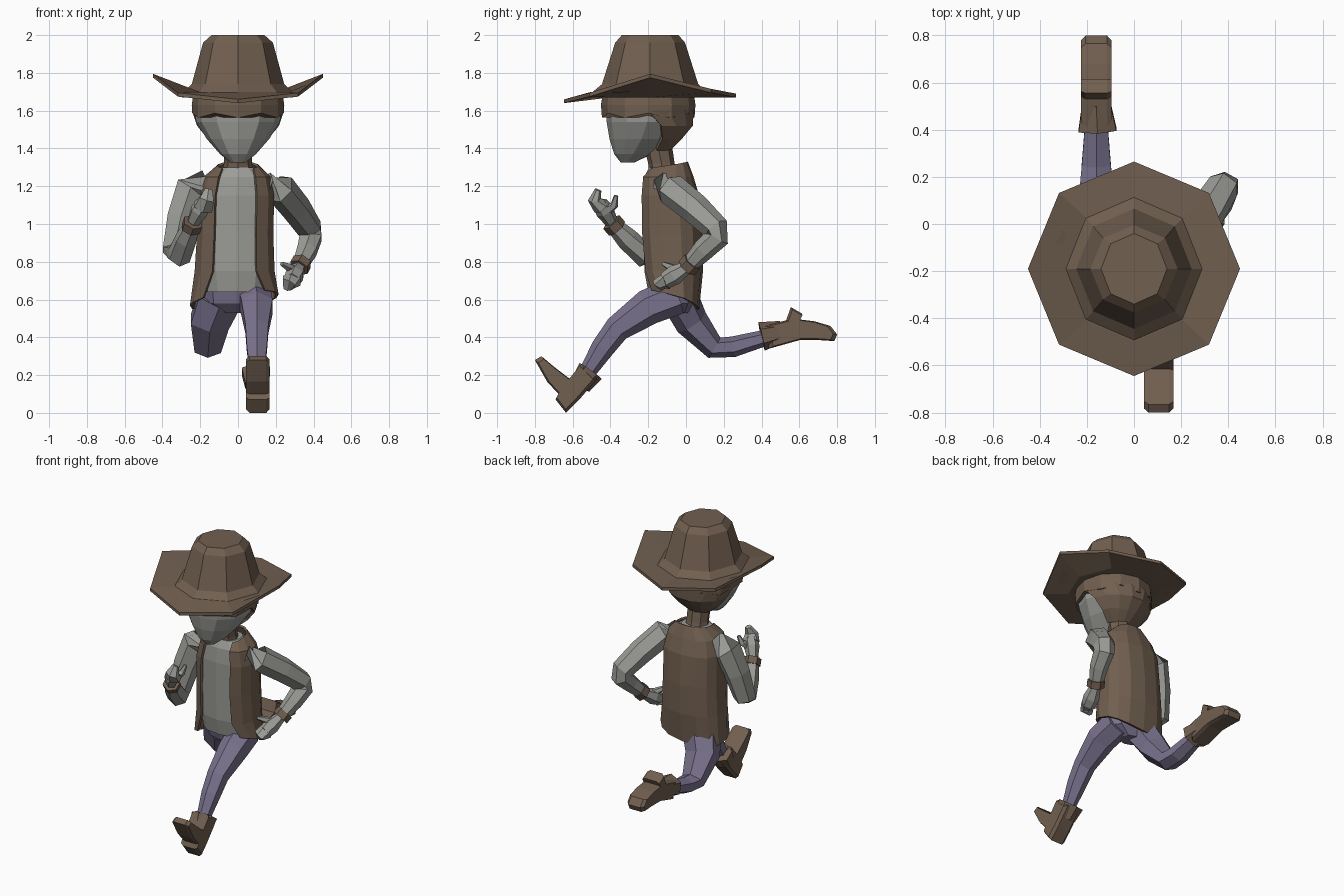
import bpy, bmesh
from math import pi, sin, cos, radians
from mathutils import Vector


def material(name, rgb):
    m = bpy.data.materials.new(name)
    m.diffuse_color = (*rgb, 1)
    return m


BROWN = material("brown leather", (0.165, 0.115, 0.080))
GREY = material("grey cloth and skin", (0.33, 0.33, 0.31))
PURPLE = material("purple trousers", (0.195, 0.17, 0.27))


def finish(name, bm, mat, solid=0):
    bmesh.ops.recalc_face_normals(bm, faces=bm.faces)
    me = bpy.data.meshes.new(name)
    bm.to_mesh(me)
    bm.free()
    me.materials.append(mat)
    ob = bpy.data.objects.new(name, me)
    bpy.context.collection.objects.link(ob)
    if solid:
        mod = ob.modifiers.new("thickness", "SOLIDIFY")
        mod.thickness = solid
        mod.offset = -1
    return ob


def skin(bm, rings, closed=True, caps=True):
    """Join rings of points with quads."""
    rows = [[bm.verts.new(p) for p in r] for r in rings]
    n = len(rows[0])
    for a, b in zip(rows, rows[1:]):
        for i in range(n if closed else n - 1):
            j = (i + 1) % n
            bm.faces.new((a[i], a[j], b[j], b[i]))
    if caps:
        bm.faces.new(rows[0])
        bm.faces.new(rows[-1])


def spow(v, p):
    return abs(v) ** p * (1 if v >= 0 else -1)


def loft(name, rings, mat, n=8, span=None, caps=True, p=1.0, solid=0):
    """Horizontal rings (z or z(angle), cx, cy, rx, ry, [start, end])."""
    bm = bmesh.new()
    out = []
    for r in rings:
        z, cx, cy, rx, ry = r[:5]
        if span:
            s, e = r[5:] if len(r) > 5 else span
            angs = [radians(s + (e - s) * i / n) for i in range(n + 1)]
        else:
            angs = [2 * pi * i / n for i in range(n)]
        out.append([(cx + rx * spow(cos(a), p), cy + ry * spow(sin(a), p),
                     z(a) if callable(z) else z) for a in angs])
    skin(bm, out, closed=not span, caps=caps and not span)
    return finish(name, bm, mat, solid)


def tube(name, pts, mat, sides=6, wide=1.0):
    """Limb through points (x, y, z, radius)."""
    bm = bmesh.new()
    P = [Vector(q[:3]) for q in pts]
    out = []
    for i, q in enumerate(pts):
        t = (P[min(i + 1, len(P) - 1)] - P[max(i - 1, 0)]).normalized()
        ref = Vector((1, 0, 0)) if abs(t.x) < 0.8 else Vector((0, 1, 0))
        u = (ref - t * ref.dot(t)).normalized()
        v = t.cross(u)
        out.append([P[i] + u * cos(a) * q[3] * wide + v * sin(a) * q[3]
                    for a in [2 * pi * (k + 0.5) / sides for k in range(sides)]])
    skin(bm, out)
    return finish(name, bm, mat)


def boot(name, x, w, outline, cuff):
    """Side outline (y, z) widened along x with narrowed flanks."""
    bm = bmesh.new()
    cy = sum(q[0] for q in outline) / len(outline)
    cz = sum(q[1] for q in outline) / len(outline)
    skin(bm, [[(x + k * w, cy + (y - cy) * s, cz + (z - cz) * s) for y, z in outline]
              for k, s in ((-1, 0.88), (-0.7, 1), (0.7, 1), (1, 0.88))])
    finish(name, bm, BROWN)
    tube(name + "_cuff", cuff, BROWN, wide=1.2)


# Hat: faceted crown and a brim with lifted sides
HY = -0.19
loft("hat_crown", [(1.69, 0, HY, .30, .315), (1.74, 0, HY, .245, .255),
                   (1.96, 0, HY, .185, .185), (2.0, 0, HY, .14, .15)], BROWN)


def brim_z(lift):
    return lambda a: 1.655 + lift + 0.015 * sin(a) + 0.12 * cos(a) ** 4


loft("hat_brim", [(1.67, 0, HY, .29, .30), (brim_z(0), 0, HY, .45, .455),
                  (brim_z(.02), 0, HY, .45, .455), (1.70, 0, HY, .29, .31)], BROWN)

# Head and hair
loft("face", [(1.325, 0, -.31, .04, .035), (1.37, 0, -.28, .095, .10),
              (1.45, 0, -.235, .165, .17), (1.54, 0, -.205, .222, .215),
              (1.60, 0, -.20, .23, .225), (1.68, 0, -.20, .225, .22)], GREY, n=12)
loft("hair_cap", [(lambda a: 1.575 + .012 * cos(6 * a), 0, -.20, .243, .245),
                  (1.63, 0, -.20, .245, .25), (1.70, 0, -.20, .235, .24)],
     BROWN, n=12)
loft("back_hair", [(1.39, 0, -.17, .09, .09, 10, 170), (1.45, 0, -.16, .165, .14, 15, 165),
                   (1.52, 0, -.19, .225, .23, 15, 165), (1.60, 0, -.20, .243, .247, 0, 180)],
     BROWN, n=7, span=(0, 180), solid=.02)
loft("neck", [(1.22, 0, -.11, .09, .08), (1.32, 0, -.13, .075, .07),
              (1.42, 0, -.15, .075, .075)], BROWN)

# Shirt and open vest
loft("shirt", [(.64, -.01, -.075, .17, .125), (.75, -.01, -.075, .185, .145),
               (.95, -.012, -.08, .18, .145), (1.15, -.01, -.09, .185, .14),
               (1.25, -.005, -.10, .165, .12), (1.30, 0, -.11, .09, .085)],
     GREY, n=12, p=.8)
S = (-62, 242)
loft("vest", [(lambda a: .595 - .045 * sin(a) + .03 * cos(a), -.02, -.07, .235, .14, -50, 230),
              (.75, -.018, -.07, .215, .16, *S), (.95, -.015, -.08, .205, .168, *S),
              (1.15, -.01, -.09, .205, .16, *S), (1.25, -.005, -.10, .18, .14, *S),
              (lambda a: 1.31 + .02 * sin(a), 0, -.10, .11, .11, -45, 225)],
     BROWN, n=12, span=S, p=.8, solid=.015)

# Trousers
loft("trouser_seat", [(.53, -.01, -.05, .07, .06), (.58, -.01, -.06, .17, .10),
                      (.70, -.01, -.07, .175, .125)], PURPLE)
tube("front_leg", [(.085, -.05, .62, .10), (.10, -.20, .56, .095), (.10, -.365, .445, .07),
                   (.10, -.44, .345, .062), (.10, -.52, .22, .045)], PURPLE)
tube("rear_leg", [(-.10, -.03, .60, .10), (-.15, .03, .48, .09), (-.16, .15, .345, .062),
                  (-.16, .25, .35, .055), (-.16, .43, .40, .042)], PURPLE, wide=1.3)

# Boots
boot("front_boot", .105, .063,
     [(-.55, .26), (-.47, .18), (-.57, .065), (-.635, 0), (-.69, .07), (-.675, .10),
      (-.735, .165), (-.80, .28), (-.765, .30), (-.70, .245), (-.615, .18)],
     [(.095, -.505, .222, .072), (.10, -.56, .145, .058)])
boot("rear_boot", -.16, .065,
     [(.41, .46), (.44, .34), (.60, .385), (.71, .385), (.785, .38), (.80, .415),
      (.765, .46), (.68, .485), (.60, .495), (.615, .525), (.555, .56), (.53, .49)],
     [(-.155, .40, .405, .077), (-.16, .51, .43, .058)])

# Arms: one bent forward, one swung back
tube("bent_arm", [(-.16, -.10, 1.22, .07), (-.25, -.10, 1.18, .095), (-.30, -.13, 1.03, .085),
                  (-.335, -.165, .86, .072), (-.31, -.22, .835, .066),
                  (-.275, -.31, .92, .06), (-.24, -.39, 1.00, .042)], GREY)
tube("bent_arm_cuff", [(-.25, -.365, .975, .056), (-.237, -.395, 1.01, .056)], BROWN)
tube("swung_arm", [(.15, -.12, 1.21, .065), (.225, -.08, 1.185, .085), (.31, .05, 1.08, .08),
                   (.38, .16, .975, .07), (.385, .165, .93, .066), (.365, .09, .86, .058),
                   (.325, .01, .775, .042)], GREY)
tube("swung_arm_cuff", [(.34, .035, .80, .056), (.322, .005, .768, .056)], BROWN)

# Hands: palm, fingers and thumb
tube("bent_palm", [(-.237, -.395, 1.01, .035), (-.205, -.43, 1.07, .05),
                   (-.18, -.455, 1.11, .04)], GREY)
tube("bent_fingers", [(-.185, -.45, 1.09, .045), (-.165, -.485, 1.13, .035),
                      (-.155, -.465, 1.18, .018)], GREY, wide=1.3)
tube("bent_thumb", [(-.19, -.42, 1.07, .028), (-.165, -.38, 1.10, .022),
                    (-.145, -.37, 1.15, .012)], GREY, sides=5)
tube("swung_palm", [(.322, .005, .77, .035), (.30, -.06, .73, .052),
                    (.285, -.11, .70, .045)], GREY)
tube("swung_fingers", [(.285, -.10, .70, .046), (.27, -.145, .685, .035),
                       (.26, -.12, .66, .02)], GREY, wide=1.2)
tube("swung_thumb", [(.30, -.05, .755, .026), (.26, -.09, .775, .02),
                     (.23, -.12, .79, .012)], GREY, sides=5)
